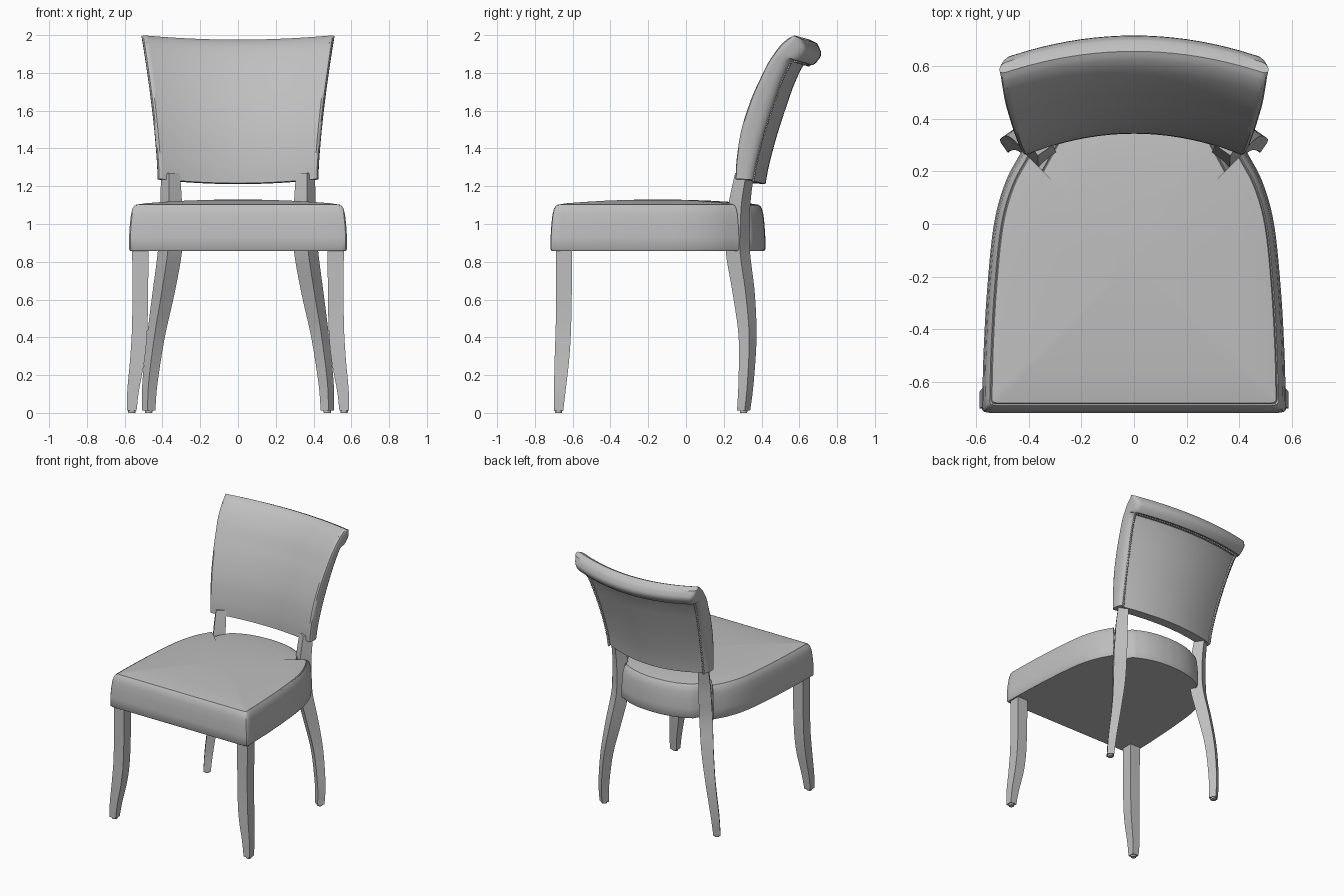
import bpy, bmesh, math
from mathutils import Vector, Matrix

if "Cube" in bpy.data.objects:
    bpy.data.objects.remove(bpy.data.objects["Cube"], do_unlink=True)

grey = bpy.data.materials.new("plain_grey")
grey.use_nodes = True
grey.diffuse_color = (0.52, 0.52, 0.52, 1)
grey.node_tree.nodes["Principled BSDF"].inputs["Base Color"].default_value = grey.diffuse_color


def finish(name, bm, angle=35):
    bmesh.ops.recalc_face_normals(bm, faces=bm.faces)
    mesh = bpy.data.meshes.new(name)
    bm.to_mesh(mesh)
    bm.free()
    mesh.materials.append(grey)
    ob = bpy.data.objects.new(name, mesh)
    bpy.context.collection.objects.link(ob)
    bpy.ops.object.select_all(action='DESELECT')
    ob.select_set(True)
    bpy.context.view_layer.objects.active = ob
    bpy.ops.object.shade_smooth_by_angle(angle=math.radians(angle))
    return ob


def spline(points, n):
    """Smooth curve through the points, n steps per span."""
    p = [Vector(q) for q in points]
    p = [2 * p[0] - p[1]] + p + [2 * p[-1] - p[-2]]
    out = []
    for a, b, c, d in zip(p, p[1:], p[2:], p[3:]):
        for i in range(n):
            t = i / n
            out.append(0.5 * (2 * b + (c - a) * t + (2 * a - 5 * b + 4 * c - d) * t * t
                              + (3 * b - a - 3 * c + d) * t ** 3))
    return out + [p[-2]]


def loft(bm, rings, cap_start=True, cap_end=True):
    rows = [[bm.verts.new(c) for c in ring] for ring in rings]
    n = len(rows[0])
    for r, s in zip(rows, rows[1:]):
        for i in range(n):
            j = (i + 1) % n
            bm.faces.new((r[i], r[j], s[j], s[i]))
    if cap_start:
        bm.faces.new(rows[0])
    if cap_end:
        bm.faces.new(rows[-1])
    return rows


# Seat: outline with a notch for each post, stacked into a cushion
side = spline([(.577, -.705), (.572, -.5), (.558, -.25), (.532, 0), (.488, .16), (.425, .28)], 5)
back = spline([(.30, .345), (.2, .39), (.1, .413), (0, .42)], 4)
half = [Vector((x, -.717)) for x in (0, .2, .4, .55)] + [Vector((.57, -.714))] \
    + side + [Vector((.372, .215))] + back
outline = half + [Vector((-v.x, v.y)) for v in half[-2:0:-1]]
pivot = Vector((0, -.15))


def seat_ring(s, z):
    return [(*(pivot + (v - pivot) * s), z) for v in outline]


levels = [(.99, .858), (1, .866), (1, .93), (.992, 1.0), (.982, 1.05), (.967, 1.083),
          (.95, 1.098), (.942, 1.094), (.935, 1.102)]
levels += [(s, 1.102 + .028 * (1 - s * s)) for s in (.85, .7, .5, .3, .1)]
bm = bmesh.new()
loft(bm, [seat_ring(*lv) for lv in levels])
finish("seat_cushion", bm, 40)


# Legs: tapered square sections following a curved centre line
def leg(name, path, turn, mirror):
    bm = bmesh.new()
    rings = []
    for x, y, z, r in spline(path, 5):
        ring = []
        for sx, sy in ((1, 1), (-1, 1), (-1, -1), (1, -1)):
            c = Matrix.Rotation(turn, 2) @ Vector((sx * r, sy * r))
            ring.append((mirror * (x + c.x), y + c.y, z))
        rings.append(ring)
    loft(bm, rings)
    finish(name, bm)
    # Small glide under the foot
    x, y, z, r = path[0]
    bm = bmesh.new()
    bmesh.ops.create_cone(bm, cap_ends=True, segments=12, radius1=r * .75, radius2=r * .85,
                          depth=.02, matrix=Matrix.Translation((mirror * x, y, .01)))
    finish(name + "_glide", bm)


front_path = [(.562, -.675, .012, .025), (.555, -.668, .12, .031), (.531, -.656, .3, .039),
              (.519, -.648, .5, .041), (.517, -.645, .88, .043)]
back_path = [(.473, .305, .012, .025), (.466, .318, .16, .029), (.435, .326, .4, .034),
             (.395, .306, .63, .042), (.361, .275, .85, .046), (.354, .277, 1.0, .044),
             (.354, .285, 1.12, .041), (.357, .31, 1.27, .036)]
for label, m in (("left", 1), ("right", -1)):
    leg("front_leg_" + label, front_path, 0, m)
    leg("back_leg_" + label, back_path, math.radians(-35), m)

# Backrest: front and rear curves in side profile, bowed across the width
front = spline([(.255, 1.24), (.26, 1.34), (.285, 1.5), (.336, 1.66), (.385, 1.77),
                (.43, 1.86), (.49, 1.945), (.535, 1.985), (.568, 2.0)], 3)
rear_points = [(.345, 1.235), (.365, 1.34), (.408, 1.5), (.46, 1.66), (.50, 1.77),
               (.55, 1.87), (.585, 1.865), (.628, 1.92), (.607, 1.98)]
rear = spline(rear_points, 3)
panel_top = 15


def bow(u, y, z):
    w = .425 + .087 * max(0, (z - 1.22) / .78) ** 1.5
    return Vector((u * w, y + .088 * (1 - u * u), z - .024 * (1 - u * u)))


def back_ring(u, k, inset):
    f_side, b_side = [], []
    for i, (f, b) in enumerate(zip(front, rear)):
        m = (f + b) / 2
        f, b = m + (f - m) * k, m + (b - m) * k
        f_side.append(bow(u, *f))
        b_side.append(bow(u, b.x - (inset if i <= panel_top else 0), b.y))
    return f_side + b_side[::-1]


edge = [(1, .3, 0), (.995, .6, 0), (.98, .85, 0), (.955, 1, 0), (.925, 1, 0), (.92, 1, .012)]
stations = [(-u, k, d) for u, k, d in edge]
stations += [(i / 10, 1, .012) for i in range(-8, 9)] + edge[::-1]
bm = bmesh.new()
rows = loft(bm, [back_ring(*s) for s in stations], False, False)
n = len(rows[0])
for row in (rows[0], rows[-1]):
    for i in range(n // 2 - 1):
        bm.faces.new((row[i], row[i + 1], row[n - 2 - i], row[n - 1 - i]))
finish("backrest", bm, 40)

# Nail heads along both sides and the top of the rear panel
bm = bmesh.new()
trim = spline(rear_points[:6], 8)
spots = [bow(s * .935, *p) for p in trim for s in (-1, 1)]
spots += [bow(-.92 + 1.84 * i / 48, .563, 1.865) for i in range(49)]
for p in spots:
    bmesh.ops.create_icosphere(bm, subdivisions=1, radius=.008, matrix=Matrix.Translation(p))
finish("nail_heads", bm, 60)
